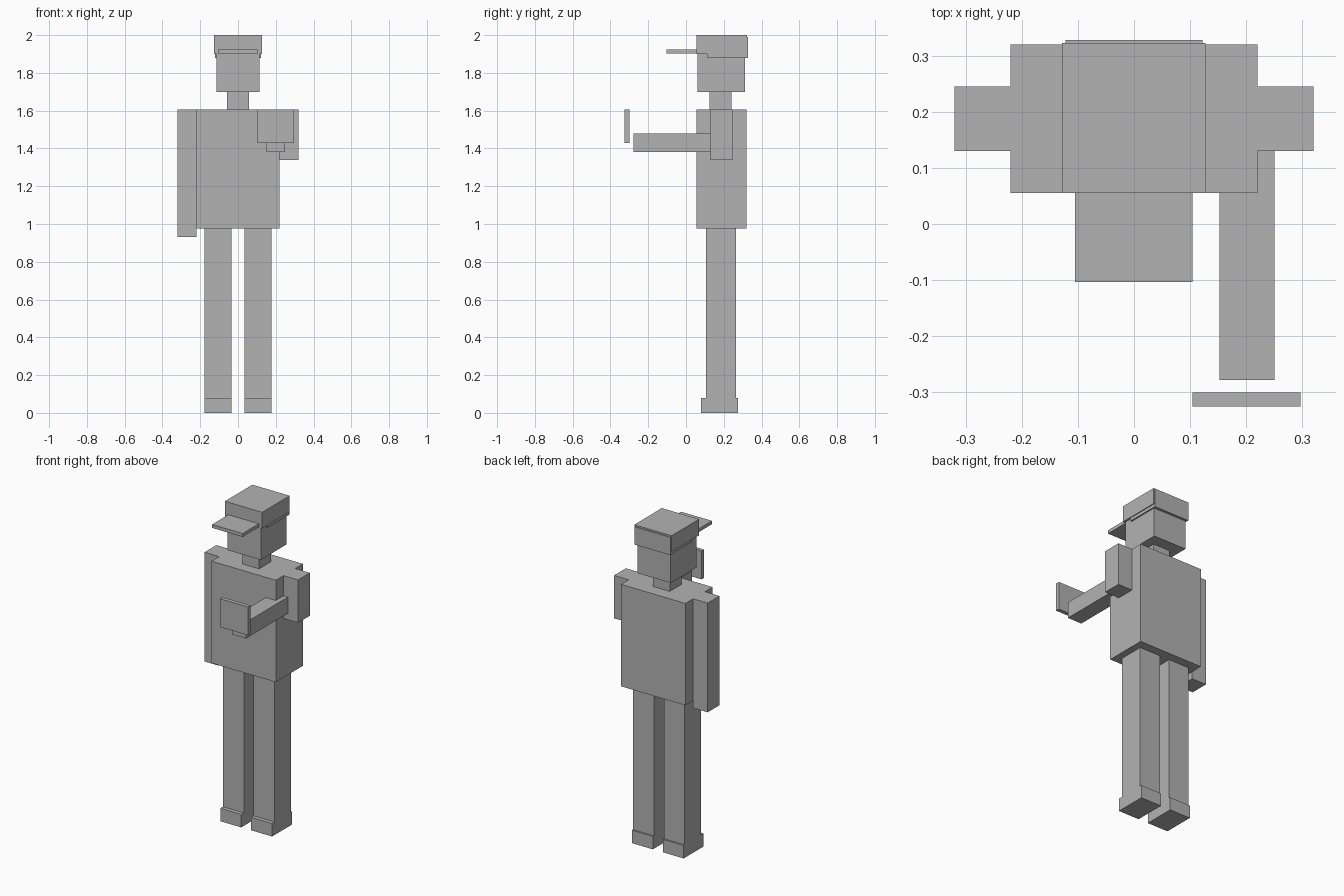
import bpy

grey = bpy.data.materials.new("plain grey")
grey.diffuse_color = (0.45, 0.45, 0.45, 1.0)


def box(name, x, y, z):
    """Axis-aligned block given by its (min, max) range on each axis."""
    bpy.ops.mesh.primitive_cube_add(size=1)
    ob = bpy.context.object
    ob.name = name
    ranges = (x, y, z)
    for v in ob.data.vertices:
        for i, (lo, hi) in enumerate(ranges):
            v.co[i] = lo if v.co[i] < 0 else hi
    ob.data.materials.append(grey)
    return ob


# Legs and shoes, mirrored left and right
for side, s in (("left", 1), ("right", -1)):
    x = tuple(sorted((s * 0.034, s * 0.177)))
    box(side + "_leg", x, (0.105, 0.265), (0.005, 0.975))
    box(side + "_shoe", x, (0.08, 0.275), (0.0, 0.08))

# Torso and neck
box("torso", (-0.22, 0.22), (0.055, 0.32), (0.975, 1.605))
box("neck", (-0.057, 0.057), (0.125, 0.24), (1.60, 1.705))

# Hanging arm on one side, bent arm on the other
box("right_arm", (-0.32, -0.22), (0.13, 0.245), (0.93, 1.605))
box("left_upper_arm", (0.22, 0.32), (0.13, 0.245), (1.34, 1.605))
box("left_forearm", (0.152, 0.25), (-0.278, 0.13), (1.38, 1.48))

# Panel held up in front of the bent arm
box("held_panel", (0.104, 0.297), (-0.325, -0.30), (1.43, 1.605))

# Head and cap
box("head", (-0.114, 0.114), (0.06, 0.312), (1.70, 1.91))
box("cap_crown", (-0.128, 0.127), (0.055, 0.323), (1.90, 2.0))
box("cap_back_band", (-0.122, 0.122), (0.115, 0.328), (1.88, 1.99))
box("cap_brim", (-0.105, 0.104), (-0.103, 0.115), (1.902, 1.923))
